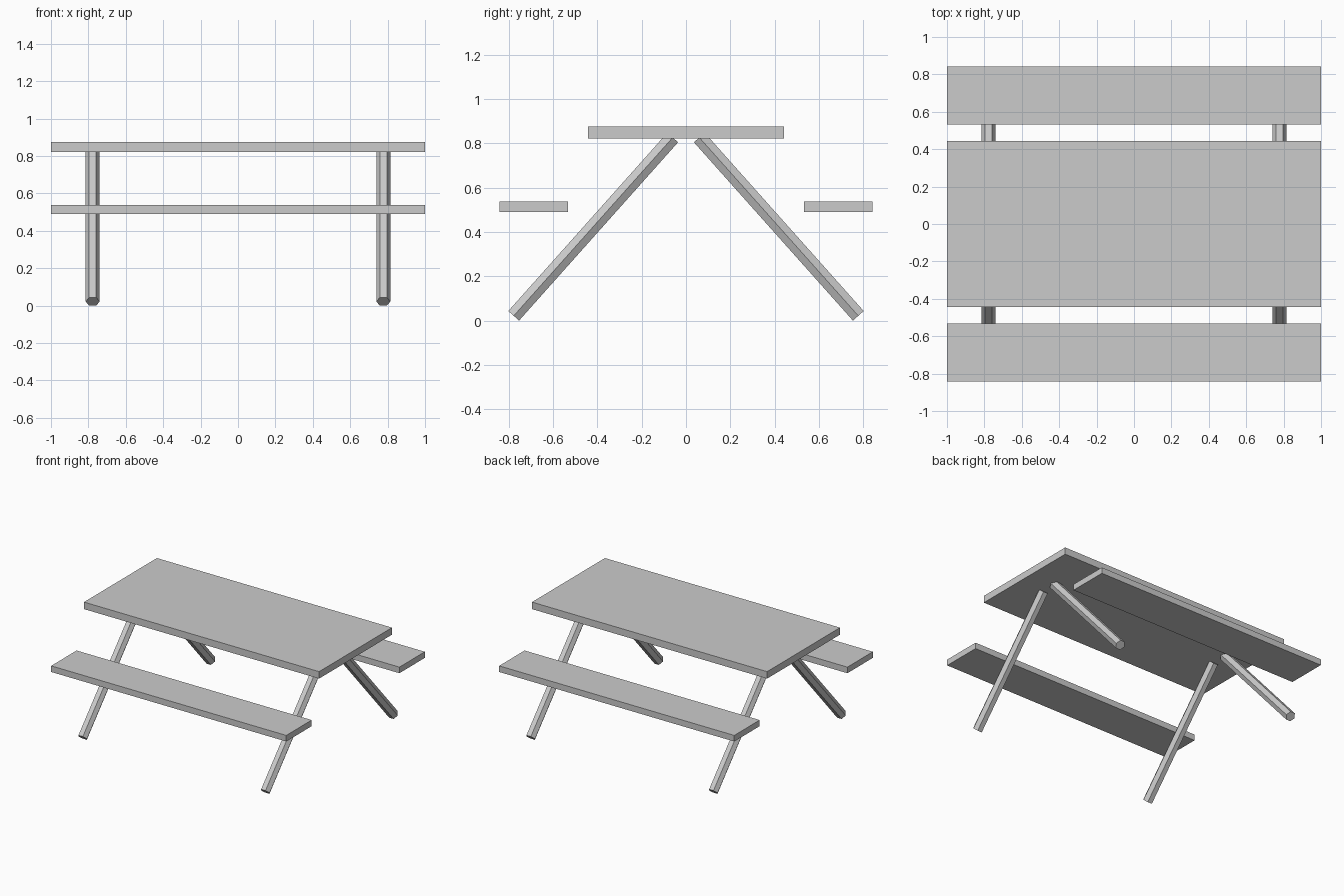
import bpy, bmesh
from math import atan2, pi
from mathutils import Matrix, Vector

if "Cube" in bpy.data.objects:
    bpy.data.objects.remove(bpy.data.objects["Cube"])


def finish(name, bm):
    mesh = bpy.data.meshes.new(name)
    bm.to_mesh(mesh)
    bm.free()
    bpy.context.collection.objects.link(bpy.data.objects.new(name, mesh))


def plank(name, y0, y1, z0, z1):
    bm = bmesh.new()
    place = Matrix.Translation((0, (y0 + y1) / 2, (z0 + z1) / 2))
    size = Matrix.Diagonal((2, y1 - y0, z1 - z0, 1))
    bmesh.ops.create_cube(bm, size=1, matrix=place @ size)
    finish(name, bm)


def leg(name, x, side):
    # Hexagonal bar leaning in towards the tabletop, corners pointing along x
    foot = Vector((x, side * 0.778, 0.022))
    head = Vector((x, side * 0.060, 0.827))
    d = head - foot
    place = (Matrix.Translation((foot + head) / 2)
             @ Matrix.Rotation(-atan2(d.y, d.z), 4, 'X')
             @ Matrix.Rotation(pi / 2, 4, 'Z'))
    bm = bmesh.new()
    bmesh.ops.create_cone(bm, cap_ends=True, segments=6, radius1=0.0375,
                          radius2=0.0375, depth=d.length, matrix=place)
    finish(name, bm)


# Tabletop
plank("tabletop", -0.443, 0.443, 0.822, 0.876)

# Benches and splayed legs, front and back
for side, where in ((-1, "front"), (1, "back")):
    y0, y1 = sorted((side * 0.533, side * 0.842))
    plank(where + "_bench", y0, y1, 0.491, 0.538)
    leg(where + "_left_leg", -0.777, side)
    leg(where + "_right_leg", 0.777, side)
